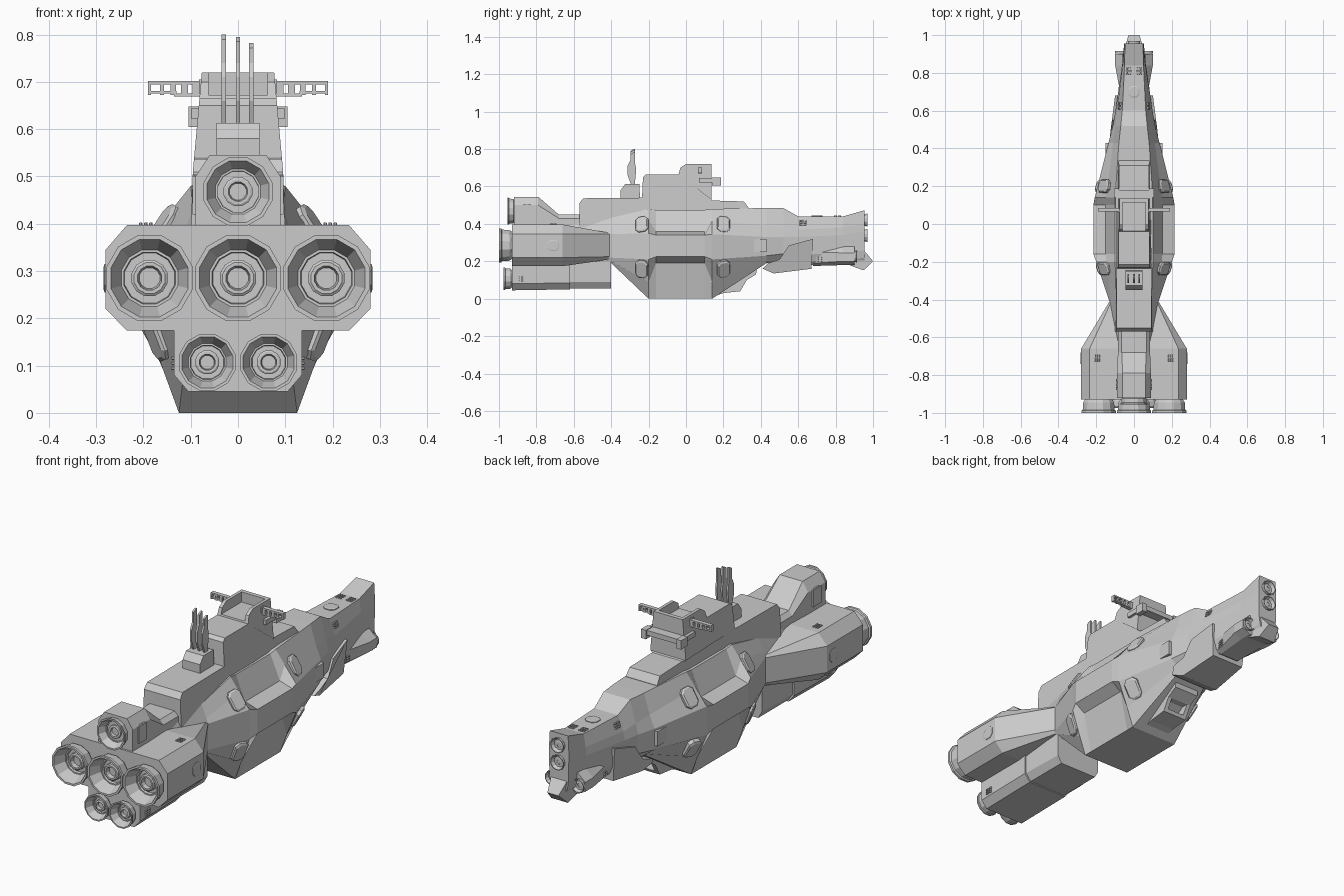
import bpy, bmesh, math
from mathutils import Vector
from mathutils.bvhtree import BVHTree

if "Cube" in bpy.data.objects:
    bpy.data.objects.remove(bpy.data.objects["Cube"])

trees = {}

def finish(name, bm):
    bmesh.ops.recalc_face_normals(bm, faces=bm.faces)
    trees[name] = BVHTree.FromBMesh(bm)
    me = bpy.data.meshes.new(name)
    bm.to_mesh(me)
    bm.free()
    ob = bpy.data.objects.new(name, me)
    bpy.context.collection.objects.link(ob)
    return ob

def bridge(bm, rings):
    """Skin closed rings of points and cap both ends."""
    vs = [[bm.verts.new(p) for p in r] for r in rings]
    n = len(vs[0])
    for a, b in zip(vs, vs[1:]):
        for i in range(n):
            bm.faces.new((a[i], a[(i + 1) % n], b[(i + 1) % n], b[i]))
    bm.faces.new(vs[0])
    bm.faces.new(vs[-1])

def loft(name, sections):
    """Sections are (y, right-half outline from bottom to top), mirrored in x."""
    bm = bmesh.new()
    bridge(bm, [[(x, y, z) for x, z in h] + [(-x, y, z) for x, z in reversed(h)]
                for y, h in sections])
    return finish(name, bm)

def prism(name, outline, width):
    """Side (y, z) outline extruded to both sides by width(y, z)."""
    bm = bmesh.new()
    bridge(bm, [[(s * width(y, z), y, z) for y, z in outline] for s in (1, -1)])
    return finish(name, bm)

def boxes(name, spans):
    bm = bmesh.new()
    for x0, x1, y0, y1, z0, z1 in spans:
        bridge(bm, [[(x, y0, z0), (x, y1, z0), (x, y1, z1), (x, y0, z1)] for x in (x0, x1)])
    return finish(name, bm)

def mirrored(spans):
    return spans + [(-b, -a, *r) for a, b, *r in spans]

def cut(ob, span):
    c = boxes(ob.name + "_cutter", [span])
    c.hide_render = True
    c.hide_viewport = True
    m = ob.modifiers.new("cut", 'BOOLEAN')
    m.operation, m.solver, m.object = 'DIFFERENCE', 'EXACT', c

def nozzle(name, x, z, y0, y1, r, seg=12):
    """Bell from mount y0 to lip y1, with nested rings inside."""
    d = y1 - y0
    prof = [(.72, -.3), (.78, .1), (.9, .3), (.93, .8), (1, .85), (1, 1), (.9, 1), (.66, .3),
            (.6, .3), (.58, .12), (.42, .12), (.42, .4), (.36, .45), (.28, .45), (.24, .2), (.02, .2)]
    bm = bmesh.new()
    bridge(bm, [[(x + r * k * math.cos(t), y0 + d * q, z + r * k * math.sin(t))
                 for t in (2 * math.pi * (i + .5) / seg for i in range(seg))] for k, q in prof])
    return finish(name, bm)

def plate(name, target, origin, direction, w, h, depth, grille=False):
    """Chamfered plate (or six-slat grille) laid on a surface, mirrored in x."""
    hit, n, _, _ = trees[target].ray_cast(Vector(origin), Vector(direction))
    if hit is None:
        return
    u = Vector((0, 1, 0))
    u = (u - n * u.dot(n)).normalized()
    v = n.cross(u)
    cells = [(0, 0, w, h)]
    if grille:
        cells = [((i - .5) * w * .5, (j - 1) * h / 3, w * .4, h * .22)
                 for i in range(2) for j in range(3)]
    bm = bmesh.new()
    for s in ((1, -1) if abs(origin[0]) > .001 else (1,)):
        for cu, cv, a, b in cells:
            a, b = a / 2, b / 2
            c = min(a, b) * .5
            o = [(a, b - c), (a - c, b), (c - a, b), (-a, b - c),
                 (-a, c - b), (c - a, -b), (a - c, -b), (a, c - b)]
            rings = []
            for k, t in ((1, -.012), (1, depth * .6), (.82, depth)):
                ps = [hit + u * (cu + p * k) + v * (cv + q * k) + n * t for p, q in o]
                rings.append([(s * p.x, p.y, p.z) for p in ps])
            bridge(bm, rings)
    finish(name, bm)

# Main hull, with stepped bays above and below the side flange
bay = [(.125, 0), (.165, .19), (.215, .225), (.215, .34), (.15, .36), (.1, .475)]
loft("main_hull", [
    (-.62, [(.08, .2), (.1, .21), (.11, .23), (.11, .34), (.1, .36), (.08, .4)]),
    (-.41, [(.1, .2), (.12, .205), (.13, .22), (.13, .345), (.12, .37), (.095, .43)]),
    (-.2, [(.125, 0), (.158, .09), (.2, .21), (.2, .35), (.148, .42), (.1, .48)]),
    (-.16, bay), (.1, bay),
    (.14, [(.125, 0), (.158, .09), (.208, .21), (.208, .345), (.148, .42), (.1, .48)]),
    (.43, [(.08, .19), (.1, .2), (.135, .23), (.135, .33), (.11, .39), (.08, .485)]),
    (.52, [(.07, .19), (.09, .2), (.112, .24), (.112, .33), (.1, .38), (.07, .485)]),
    (.6, [(.06, .18), (.08, .2), (.098, .24), (.098, .33), (.09, .37), (.062, .44)]),
    (.84, [(.045, .18), (.055, .2), (.063, .24), (.063, .34), (.06, .38), (.05, .44)]),
    (.955, [(.035, .2), (.045, .22), (.05, .26), (.052, .36), (.052, .4), (.048, .473)])])

# Engine blocks
rear = [(.235, .174), (.28, .22), (.28, .345), (.235, .397)]
loft("engine_block", [(-.93, rear), (-.66, rear),
                      (-.41, [(.12, .21), (.13, .225), (.13, .345), (.12, .352)])])
loft("lower_engine_block", [
    (-.93, [(.105, .045), (.135, .08), (.135, .18), (.12, .2)]),
    (-.62, [(.105, .05), (.135, .085), (.135, .19), (.12, .22)]),
    (-.62, [(.1, .055), (.127, .09), (.127, .19), (.12, .22)]),
    (-.4, [(.1, .055), (.12, .09), (.12, .205), (.11, .22)])])
up = [(.09, .39), (.09, .5), (.06, .545)]
loft("upper_engine_housing", [(-.92, up), (-.79, up),
                              (-.68, [(.085, .38), (.085, .43), (.065, .45)]),
                              (-.56, [(.085, .38), (.085, .43), (.065, .45)])])
boxes("housing_side_panels", mirrored([(.08, .096, -.88, -.82, .42, .5)]))

# Engine nozzles
for nm, x, z, y0, y1, r in [("main_nozzle_left", -.187, .285, -.92, -1, .094),
                            ("main_nozzle_centre", 0, .285, -.92, -1, .094),
                            ("main_nozzle_right", .187, .285, -.92, -1, .094),
                            ("upper_nozzle", 0, .468, -.91, -.955, .075),
                            ("lower_nozzle_left", -.065, .107, -.925, -.975, .062),
                            ("lower_nozzle_right", .065, .107, -.925, -.975, .062)]:
    nozzle(nm, x, z, y0, y1, r)

# Superstructure and bridge tower
tower = prism("superstructure", [
    (-.57, .38), (-.57, .51), (-.55, .537), (-.235, .54), (-.23, .65), (-.215, .665), (-.04, .665),
    (-.03, .7), (0, .72), (.135, .72), (.135, .53), (.14, .525), (.31, .52), (.335, .485),
    (.335, .38)], lambda y, z: .1 - max(0, z - .46) * .09 - (.015 if y > .136 else 0))
cut(tower, (-.062, .062, -.05, .115, .672, .76))
prism("antenna_base", [(-.35, .53), (-.35, .58), (-.325, .613), (-.25, .613), (-.245, .53)],
      lambda y, z: .046)
for i, (x, top) in enumerate([(-.03, .8), (0, .795), (.028, .782)]):
    a = prism(f"antenna_{i + 1}", [(-.29, .6), (-.312, .66), (-.312, .71), (-.297, .74), (-.297, top - .01),
              (-.28, top), (-.272, top), (-.272, .72), (-.266, .69), (-.275, .6)],
              lambda y, z: .0045)
    a.location.x = x

# Bridge balcony and slotted sensor arms
boxes("bridge_balcony", [(-.085, .085, .08, .18, .622, .645)] + mirrored(
    [(.07, .098, .07, .18, .622, .645), (.08, .105, .14, .187, .605, .648)]))
boxes("sensor_arms", mirrored(
    [(.07, .19, .065, .085, .695, .702), (.07, .135, .065, .085, .669, .675),
     (.13, .19, .065, .085, .675, .681)] +
    [(x, x + w, .065, .085, .672, .7) for x, w in
     ((.07, .026), (.106, .015), (.131, .012), (.157, .008), (.184, .006))]))
boxes("bridge_windows", mirrored([(.07, .083, .06, .08, .675, .705)]))

# Bow: chin, side pods, ram and tubes
prism("chin_armour", [(.41, .16), (.47, .135), (.67, .16), (.68, .32), (.55, .285), (.5, .21),
                      (.44, .19)],
      lambda y, z: .13 - max(0, y - .45) * .13 - max(0, .19 - z) * .5)
loft("bow_pods", [(.68, [(.05, .175), (.065, .19), (.07, .25), (.055, .28)]),
                  (.84, [(.06, .18), (.1, .2), (.1, .245), (.06, .28)]),
                  (.9, [(.06, .18), (.1, .2), (.1, .245), (.06, .28)])])
prism("ram_tip", [(.85, .19), (.885, .175), (.95, .152), (1, .2), (.955, .255), (.88, .27)],
      lambda y, z: .05 - max(0, y - .93) * .3)
for nm, x, z, y0, r in [("bow_tube_upper", 0, .42, .945, .036), ("bow_tube_lower", 0, .338, .945, .036),
                        ("pod_tube_left", -.07, .225, .89, .033), ("pod_tube_right", .07, .225, .89, .033)]:
    nozzle(nm, x, z, y0, y0 + .025, r)

# Ventral bay, open at the front
keel = prism("ventral_bay", [(.1, .003), (.14, .01), (.2, .03), (.29, .04), (.325, .1), (.375, .13),
                             (.38, .2), (.1, .2)], lambda y, z: .065)
cut(keel, (-.045, .045, .24, .36, .055, .1))
boxes("side_docking_boxes", mirrored([(.1, .152, .36, .43, .25, .32)]))

# Hatches on the hull slopes
for i, y in enumerate((-.235, .2)):
    plate(f"upper_hatch_{i}", "main_hull", (.5, y, .395), (-1, 0, 0), .07, .095, .014)
    plate(f"lower_hatch_{i}", "main_hull", (.5, y, .16), (-1, 0, 0), .07, .1, .014)
plate("engine_side_hatch", "engine_block", (.5, -.71, .285), (-1, 0, 0), .06, .06, .004)
plate("bow_deck_hatch", "main_hull", (0, .7, .9), (0, 0, -1), .06, .06, .006)

# Vent grilles
for nm, tgt, o, d in [("bow_side_vent", "main_hull", (.5, .625, .405), (-1, 0, 0)),
                      ("bow_deck_vent", "main_hull", (.028, .81, .9), (0, 0, -1)),
                      ("chin_vent", "bow_pods", (.5, .71, .21), (-1, 0, 0)),
                      ("engine_deck_vent", "engine_block", (.195, -.71, .9), (0, 0, -1)),
                      ("housing_vent", "upper_engine_housing", (.5, -.85, .49), (-1, 0, 0)),
                      ("lower_engine_vent", "lower_engine_block", (.5, -.875, .105), (-1, 0, 0))]:
    plate(nm, tgt, o, d, .04, .032, .006, True)
